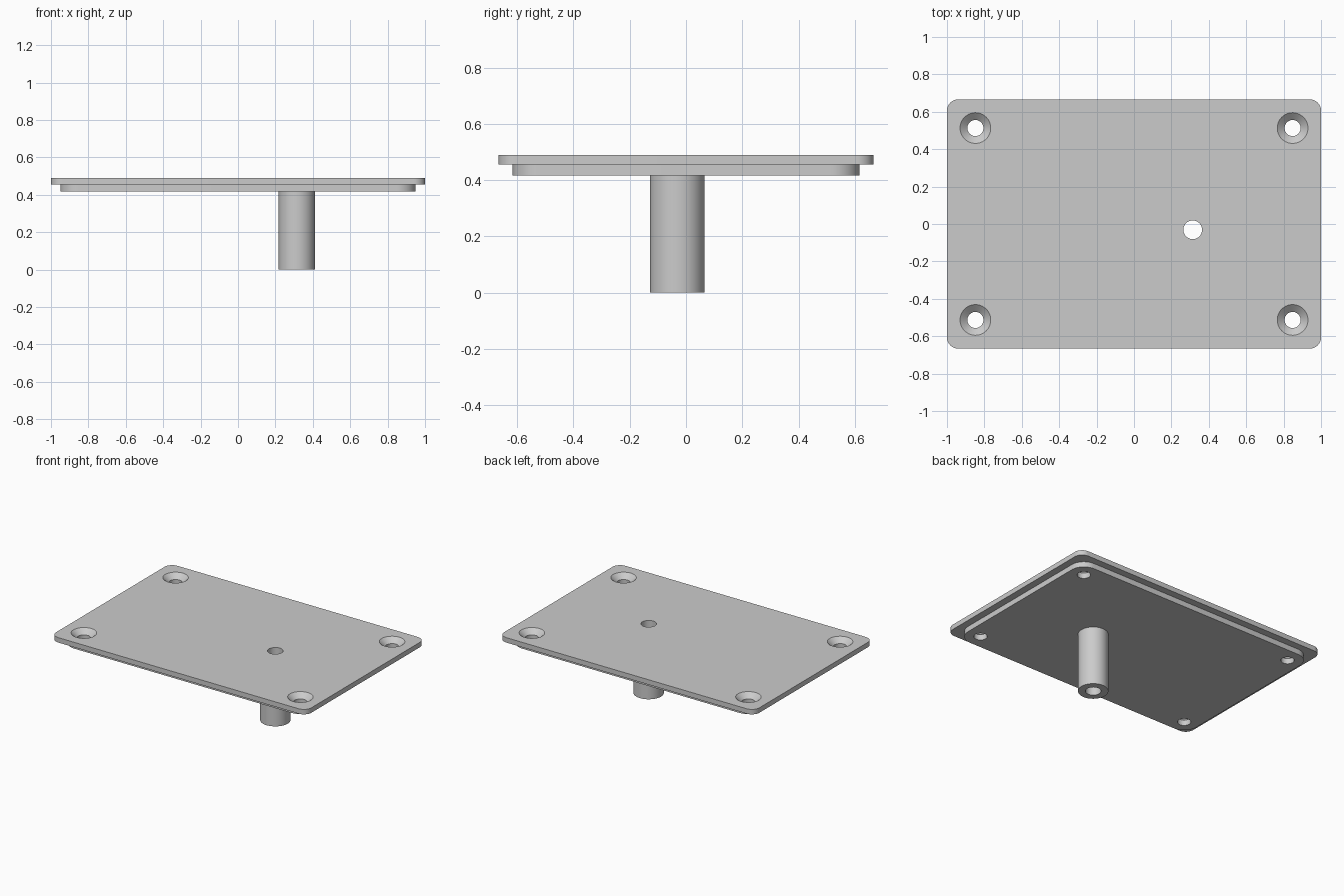
import bpy, bmesh, math

cube = bpy.data.objects.get("Cube")
if cube:
    bpy.data.objects.remove(cube, do_unlink=True)

GREY = (0.6, 0.6, 0.6, 1)
mat = bpy.data.materials.new("plain grey")
mat.use_nodes = True
mat.diffuse_color = GREY
mat.node_tree.nodes["Principled BSDF"].inputs["Base Color"].default_value = GREY

BASE, STEP, TOP = 0.417, 0.455, 0.49   # underside, ledge and top heights
TUBE_X, TUBE_Y = 0.314, -0.031
BORE = 0.05


def make_object(name, bm):
    bmesh.ops.recalc_face_normals(bm, faces=bm.faces)
    mesh = bpy.data.meshes.new(name)
    bm.to_mesh(mesh)
    bm.free()
    mesh.materials.append(mat)
    obj = bpy.data.objects.new(name, mesh)
    bpy.context.collection.objects.link(obj)
    return obj


def rounded_plate(name, hx, hy, radius, z0, z1, steps=12):
    """Rounded rectangle extruded from z0 to z1."""
    bm = bmesh.new()
    verts = []
    for q, (sx, sy) in enumerate([(1, 1), (-1, 1), (-1, -1), (1, -1)]):
        for i in range(steps + 1):
            a = math.pi / 2 * (q + i / steps)
            verts.append(bm.verts.new((sx * (hx - radius) + radius * math.cos(a),
                                       sy * (hy - radius) + radius * math.sin(a), z0)))
    face = bm.faces.new(verts)
    new = bmesh.ops.extrude_face_region(bm, geom=[face])["geom"]
    for v in new:
        if isinstance(v, bmesh.types.BMVert):
            v.co.z = z1
    return make_object(name, bm)


def lathe(name, x, y, profile, closed=False, n=64):
    """Turn a (radius, z) profile round a vertical axis; cap it if open."""
    bm = bmesh.new()
    rings = [[bm.verts.new((x + r * math.cos(2 * math.pi * i / n),
                            y + r * math.sin(2 * math.pi * i / n), z))
              for i in range(n)] for r, z in profile]
    pairs = list(zip(rings, rings[1:]))
    if closed:
        pairs.append((rings[-1], rings[0]))
    else:
        bm.faces.new(rings[0])
        bm.faces.new(rings[-1])
    for a, b in pairs:
        for i in range(n):
            j = (i + 1) % n
            bm.faces.new((a[i], a[j], b[j], b[i]))
    return make_object(name, bm)


# Stepped plates and the hollow tube beneath them
cover = rounded_plate("cover_plate", 1.0, 0.666, 0.06, STEP, TOP)
inset = rounded_plate("inset_plate", 0.95, 0.616, 0.1, BASE, STEP)
tube = lathe("tube", TUBE_X, TUBE_Y,
             [(0.097, 0), (0.097, BASE), (BORE, BASE), (BORE, 0)], closed=True)

# Countersunk screw holes at the corners, and the bore above the tube
screw = [(0.043, 0.35), (0.043, 0.456), (0.082, TOP), (0.093, 0.5)]
cutters = [lathe("screw_cutter", sx * 0.848, sy * 0.513, screw)
           for sx in (-1, 1) for sy in (-1, 1)]
cutters.append(lathe("bore_cutter", TUBE_X, TUBE_Y, [(BORE, 0.35), (BORE, 0.55)]))

for plate in (cover, inset):
    bpy.context.view_layer.objects.active = plate
    for cutter in cutters:
        mod = plate.modifiers.new("hole", "BOOLEAN")
        mod.operation = "DIFFERENCE"
        mod.solver = "EXACT"
        mod.object = cutter
        bpy.ops.object.modifier_apply(modifier=mod.name)
for cutter in cutters:
    bpy.data.objects.remove(cutter, do_unlink=True)

# Smooth round walls, sharp edges
bpy.ops.object.select_all(action="DESELECT")
for obj in (cover, inset, tube):
    obj.select_set(True)
bpy.context.view_layer.objects.active = cover
bpy.ops.object.shade_smooth_by_angle(angle=math.radians(30))
